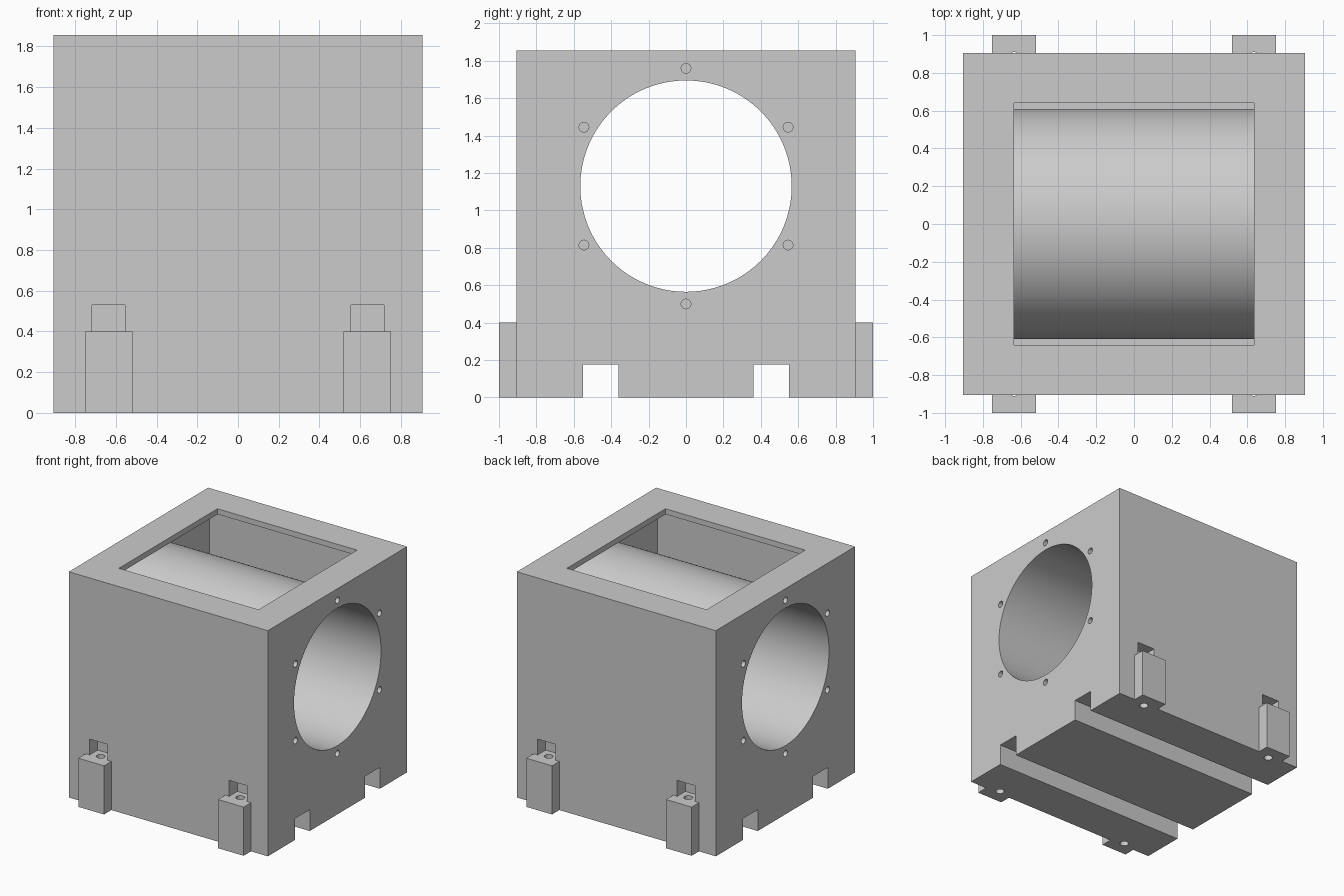
import bpy
import math

if "Cube" in bpy.data.objects:
    bpy.data.objects.remove(bpy.data.objects["Cube"], do_unlink=True)

# Overall sizes
HALF, TOP, WALL = 0.905, 1.855, 0.045
BORE_Z, BORE_R = 1.13, 0.565
FOOT_X = 0.635

grey = bpy.data.materials.new("light grey metal")
grey.use_nodes = True
grey.diffuse_color = (0.6, 0.6, 0.6, 1)
grey.node_tree.nodes["Principled BSDF"].inputs["Base Color"].default_value = (0.6, 0.6, 0.6, 1)


def box(name, x, y, z):
    """Box from (low, high) ranges on each axis."""
    ranges = (x, y, z)
    bpy.ops.mesh.primitive_cube_add(size=1, location=[(a + b) / 2 for a, b in ranges])
    ob = bpy.context.object
    ob.name = name
    ob.scale = [b - a for a, b in ranges]
    bpy.ops.object.transform_apply(location=True, rotation=True, scale=True)
    return ob


def rod(name, centre, radius, length, along_x=True, sides=32):
    bpy.ops.mesh.primitive_cylinder_add(
        vertices=sides, radius=radius, depth=length, location=centre,
        rotation=(0, math.pi / 2 if along_x else 0, 0))
    ob = bpy.context.object
    ob.name = name
    bpy.ops.object.transform_apply(location=True, rotation=True, scale=True)
    return ob


def combine(target, tool, operation):
    """Apply a boolean and remove the tool."""
    tool.hide_render = True
    mod = target.modifiers.new(operation.lower(), "BOOLEAN")
    mod.operation, mod.object, mod.solver = operation, tool, "EXACT"
    bpy.ops.object.select_all(action="DESELECT")
    bpy.context.view_layer.objects.active = target
    target.select_set(True)
    bpy.ops.object.modifier_apply(modifier=mod.name)
    bpy.data.objects.remove(tool, do_unlink=True)


def cut(target, tool):
    combine(target, tool, "DIFFERENCE")


def join(target, tool):
    combine(target, tool, "UNION")


def span(a, b, sign):
    return tuple(sorted((a * sign, b * sign)))


# Hollow housing with an open window in its lid
housing = box("housing", (-HALF, HALF), (-HALF, HALF), (0, TOP))
inner = HALF - WALL
cut(housing, box("cavity", (-inner, inner), (-inner, inner), (0.22, TOP - WALL)))
cut(housing, box("window", (-0.635, 0.635), (-0.64, 0.64), (1.78, 2)))

# Tube running from side to side, open at both ends
join(housing, rod("tube", (0, 0, BORE_Z), BORE_R + WALL, 2 * HALF - WALL, sides=128))
cut(housing, rod("bore", (0, 0, BORE_Z), BORE_R, 3, sides=128))

# Two channels along the underside
for side in (-1, 1):
    cut(housing, box("channel", (-1, 1), span(0.36, 0.55, side), (-0.1, 0.175)))

# Corner feet, each with a screw hole and a recess above it
for sx in (-1, 1):
    for sy in (-1, 1):
        x = FOOT_X * sx
        join(housing, box("recess_backing", (x - 0.125, x + 0.125),
                          span(0.755, 0.88, sy), (0.2, 0.575)))
        join(housing, box("foot", (x - 0.117, x + 0.117), span(0.82, 1, sy), (0, 0.4)))
        cut(housing, box("recess", (x - 0.081, x + 0.081), span(0.8, 1.1, sy), (0.4, 0.53)))
        cut(housing, rod("foot_hole", (x, 0.876 * sy, 0.2), 0.034, 0.5, along_x=False))

# Ring of blind screw holes around each end of the bore
for sx in (-1, 1):
    for i in range(6):
        a = i * math.pi / 3
        centre = (HALF * sx, 0.63 * math.sin(a), BORE_Z + 0.63 * math.cos(a))
        cut(housing, rod("screw_hole", centre, 0.026, 0.08, sides=24))

housing.data.materials.clear()
housing.data.materials.append(grey)
for poly in housing.data.polygons:
    poly.material_index = 0
bpy.ops.object.select_all(action="DESELECT")
housing.select_set(True)
bpy.context.view_layer.objects.active = housing
bpy.ops.object.shade_smooth_by_angle(angle=math.radians(30))
